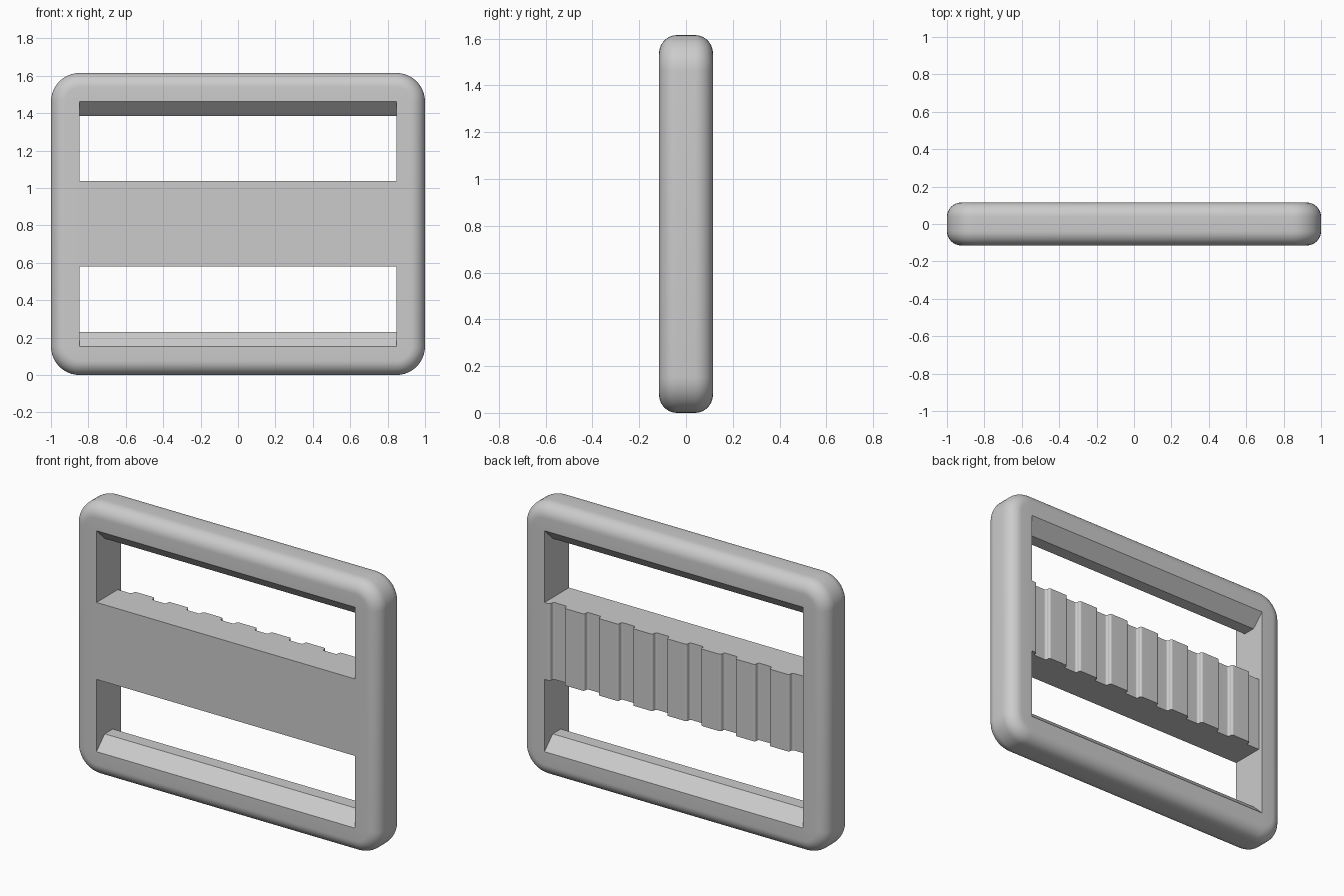
import bpy, bmesh
from math import sin, cos, pi, radians

cube = bpy.data.objects.get("Cube")
if cube:
    bpy.data.objects.remove(cube)

RIM = 0.153                             # rim width round the opening
HALF_X, LOW, HIGH = 1 - RIM, RIM, 1.615 - RIM
HALF_Y, ROUND = 0.115, 0.077            # half depth, edge rounding

grey = bpy.data.materials.new("matte grey")
grey.use_nodes = True
colour = (0.6, 0.6, 0.6, 1)
grey.diffuse_color = colour
grey.node_tree.nodes["Principled BSDF"].inputs["Base Color"].default_value = colour


def finish(name, bm, angle=30):
    bmesh.ops.recalc_face_normals(bm, faces=bm.faces)
    mesh = bpy.data.meshes.new(name)
    bm.to_mesh(mesh)
    bm.free()
    mesh.materials.append(grey)
    obj = bpy.data.objects.new(name, mesh)
    bpy.context.collection.objects.link(obj)
    bpy.ops.object.select_all(action='DESELECT')
    obj.select_set(True)
    bpy.context.view_layer.objects.active = obj
    bpy.ops.object.shade_smooth_by_angle(angle=radians(angle))
    return obj


def prism(points, offset):
    """Close a profile and extrude it along an offset."""
    bm = bmesh.new()
    face = bm.faces.new([bm.verts.new(p) for p in points])
    result = bmesh.ops.extrude_face_region(bm, geom=[face])
    verts = [v for v in result["geom"] if isinstance(v, bmesh.types.BMVert)]
    bmesh.ops.translate(bm, vec=offset, verts=verts)
    return bm


# Outer frame: rounded section swept round the opening
STEPS = 10
quarter = [i / STEPS * pi / 2 for i in range(STEPS + 1)]
flat = HALF_Y - ROUND
section = [(0, -HALF_Y)]
section += [(RIM - ROUND + ROUND * sin(a), -flat - ROUND * cos(a)) for a in quarter]
section += [(RIM - ROUND + ROUND * cos(a), flat + ROUND * sin(a)) for a in quarter]
section += [(0, HALF_Y)]

bm = bmesh.new()
rings = []
corners = [(HALF_X, HIGH), (-HALF_X, HIGH), (-HALF_X, LOW), (HALF_X, LOW)]
for k, (cx, cz) in enumerate(corners):
    for a in quarter:
        t = a + k * pi / 2
        rings.append([bm.verts.new((cx + r * cos(t), y, cz + r * sin(t)))
                      for r, y in section])
for i, ring in enumerate(rings):
    nxt = rings[(i + 1) % len(rings)]
    for j in range(len(section)):
        k = (j + 1) % len(section)
        bm.faces.new((ring[j], nxt[j], nxt[k], ring[k]))
bmesh.ops.remove_doubles(bm, verts=bm.verts, dist=1e-5)
finish("frame", bm)

# Chamfered ridges inside the top and bottom rails
for name, base, way in (("top_ridge", HIGH, -1), ("bottom_ridge", LOW, 1)):
    tip = base + way * 0.076
    profile = [(-HALF_Y, base), (-flat, tip), (flat, tip), (HALF_Y, base)]
    finish(name, prism([(-HALF_X, y, z) for y, z in profile], (2 * HALF_X, 0, 0)))

# Centre bar: flush front and back, with grip grooves cut in the back
PITCH, GROOVE, FIRST, FLOOR = 0.224, 0.092, 0.811, HALF_Y - 0.03
BAR_LOW, BAR_HIGH = 0.581, 1.037
outline = [(-HALF_X, -HALF_Y), (HALF_X, -HALF_Y), (HALF_X, HALF_Y)]
for i in range(7):
    start = FIRST - i * PITCH
    end = start - GROOVE
    outline += [(start, HALF_Y), (start, FLOOR), (end, FLOOR), (end, HALF_Y)]
last = FIRST - 7 * PITCH
outline += [(last, HALF_Y), (last, FLOOR), (-HALF_X, FLOOR)]
bm = prism([(x, y, BAR_LOW) for x, y in outline], (0, 0, BAR_HIGH - BAR_LOW))
soft = [e for e in bm.edges
        if all(v.co.y > 0 and abs(v.co.x) < HALF_X - 0.01 for v in e.verts)
        and abs(e.verts[0].co.z - e.verts[1].co.z) > 0.1]
bmesh.ops.bevel(bm, geom=soft, offset=0.012, segments=4, profile=0.5, affect='EDGES')
bar = finish("centre_bar", bm)
bar.modifiers.new("even_shading", 'WEIGHTED_NORMAL').keep_sharp = True
